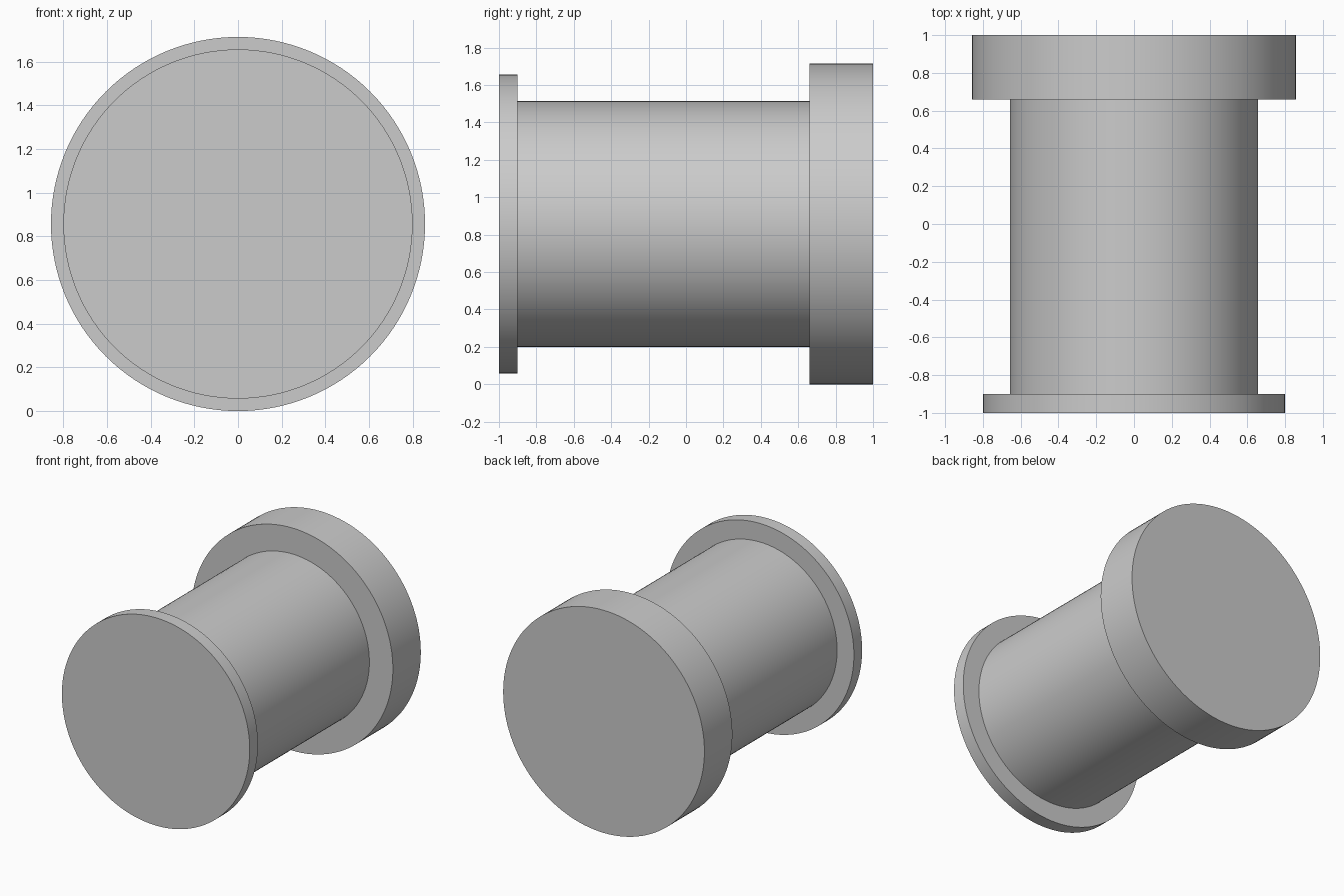
import bpy
import bmesh
from math import radians
from mathutils import Matrix, Vector

cube = bpy.data.objects.get("Cube")
if cube:
    bpy.data.objects.remove(cube, do_unlink=True)

# Single grey material
grey = bpy.data.materials.new("plain grey")
grey.use_nodes = True
colour = (0.6, 0.6, 0.6, 1)
grey.diffuse_color = colour
grey.node_tree.nodes["Principled BSDF"].inputs["Base Color"].default_value = colour

AXIS_HEIGHT = 0.857
SIDES = 128

# Stepped outline as (radius, y), from the front centre to the back centre
profile = [
    (0, -1), (0.8, -1), (0.8, -0.9),       # thin front flange
    (0.657, -0.9), (0.657, 0.66),          # barrel
    (0.857, 0.66), (0.857, 1), (0, 1),     # thick back flange
]

# Turn the outline around the horizontal axis
bm = bmesh.new()
verts = [bm.verts.new((r, y, 0)) for r, y in profile]
edges = [bm.edges.new(pair) for pair in zip(verts, verts[1:])]
bmesh.ops.spin(bm, geom=verts + edges, cent=(0, 0, 0), axis=(0, 1, 0),
               angle=radians(360), steps=SIDES, use_duplicate=False)
bmesh.ops.remove_doubles(bm, verts=bm.verts, dist=0.0001)
bmesh.ops.recalc_face_normals(bm, faces=bm.faces)
bm.transform(Matrix.Translation(Vector((0, 0, AXIS_HEIGHT))))

mesh = bpy.data.meshes.new("flanged_spool")
bm.to_mesh(mesh)
bm.free()
mesh.materials.append(grey)
spool = bpy.data.objects.new("flanged_spool", mesh)
bpy.context.collection.objects.link(spool)

# Smooth round walls with crisp steps
bpy.ops.object.select_all(action="DESELECT")
spool.select_set(True)
bpy.context.view_layer.objects.active = spool
bpy.ops.object.shade_smooth_by_angle(angle=radians(30))
